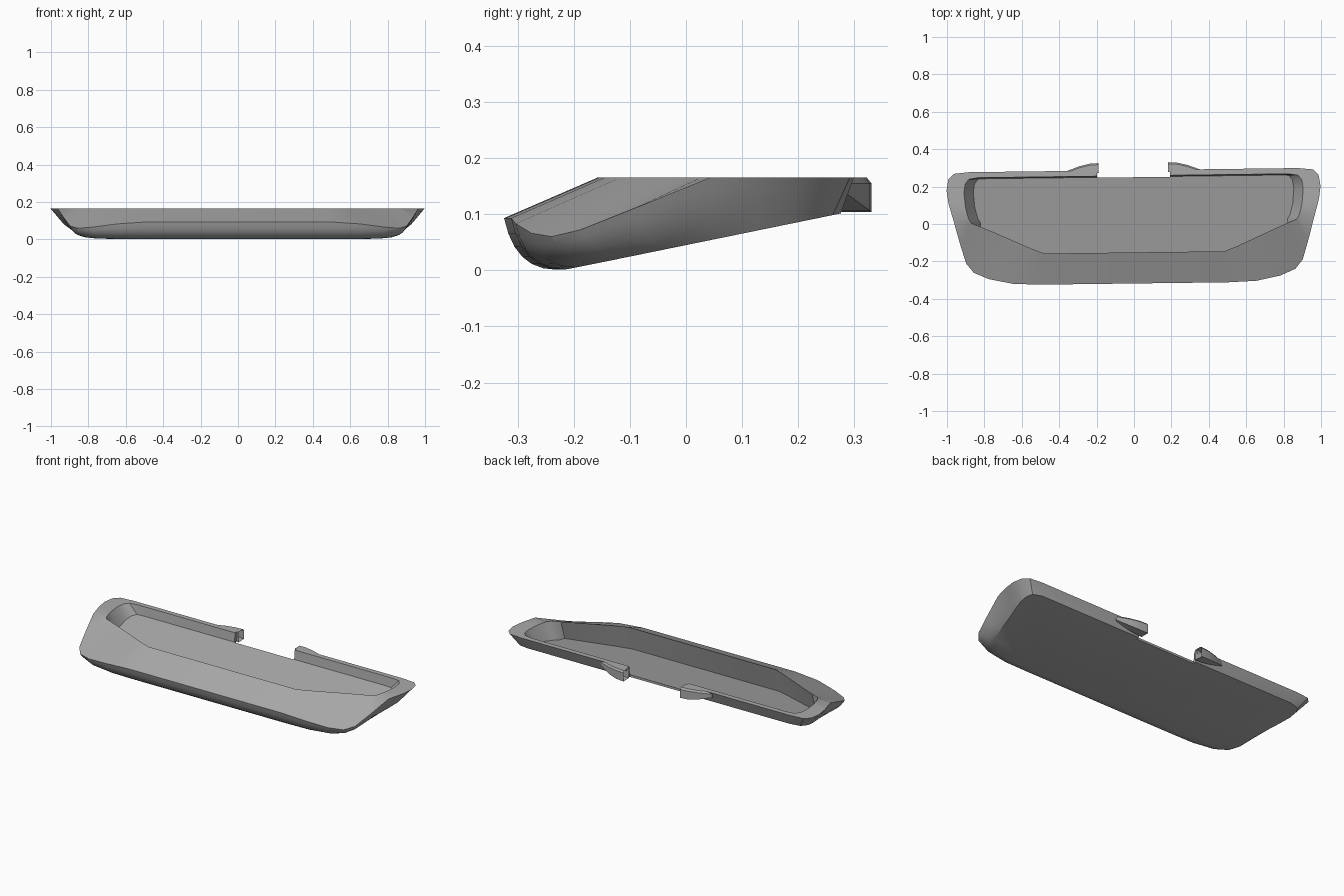
import bpy, bmesh, math
from mathutils import Matrix, Vector

cube = bpy.data.objects.get("Cube")
if cube:
    bpy.data.objects.remove(cube, do_unlink=True)

TOP = 0.165
TWIST = Matrix.Rotation(math.radians(0.72), 4, "Z")

grey = bpy.data.materials.new("grey_plastic")
grey.use_nodes = True
grey.diffuse_color = (0.4, 0.4, 0.4, 1)
grey.node_tree.nodes["Principled BSDF"].inputs["Base Color"].default_value = (0.4, 0.4, 0.4, 1)


def make_object(name, bm):
    bmesh.ops.recalc_face_normals(bm, faces=bm.faces)
    mesh = bpy.data.meshes.new(name)
    bm.to_mesh(mesh)
    bm.free()
    mesh.materials.append(grey)
    obj = bpy.data.objects.new(name, mesh)
    bpy.context.collection.objects.link(obj)
    return obj


def activate(obj):
    bpy.ops.object.select_all(action="DESELECT")
    obj.select_set(True)
    bpy.context.view_layer.objects.active = obj


def bridge(bm, rings):
    """Skin closed rings that share one vertex count."""
    for a, b in zip(rings, rings[1:]):
        for i in range(len(a)):
            j = (i + 1) % len(a)
            bm.faces.new((a[i], a[j], b[j], b[i]))


def full_ring(bm, half):
    """Mirror a half outline across x and add its vertices."""
    mirrored = [Vector((-p.x, p.y, p.z)) for p in reversed(half)]
    return [bm.verts.new(p) for p in half + mirrored]


def bottom_z(y):
    return max(0.0, 0.205 * (y + 0.23))


# Half outlines, from the front middle round to the back notch
base_xy = [(.5, -.225), (.64, -.222), (.76, -.205), (.82, -.175), (.85, -.13), (.87, -.06),
           (.895, .04), (.915, .11), (.93, .17), (.93, .22), (.915, .25), (.86, .265), (.2, .265)]
edge_xyz = [(.5, -.318, .093), (.65, -.312, .083), (.78, -.285, .066), (.86, -.25, .06),
            (.9, -.2, .072), (.93, -.1, .112), (.965, .03, TOP), (.99, .12, TOP), (1, .19, TOP),
            (.99, .25, TOP), (.96, .28, TOP), (.88, .288, TOP), (.2, .288, TOP)]
mouth_xy = [(.48, -.152), (.55, -.125), (.65, -.08), (.75, -.035), (.82, -.005), (.87, .015),
            (.885, .04), (.9, .1), (.907, .18), (.9, .225), (.88, .25), (.83, .258), (.2, .258)]

base = [Vector((x, y, bottom_z(y))) for x, y in base_xy]
edge = [Vector(p) for p in edge_xyz]
mouth = [Vector((x, y, TOP)) for x, y in mouth_xy]

# Tray floor: undercut at the front, sloped in at the sides
floor = []
for p in mouth:
    x = p.x - 0.05 if p.y > 0 and p.x > 0.5 else p.x
    y = p.y - 0.035 if p.y < 0 else min(p.y, 0.252)
    floor.append(Vector((x, y, bottom_z(y) + 0.013)))

# Outer wall: rounded at the front, straighter toward the back
wall = []
STEPS = 6
for s in range(STEPS + 1):
    t = s / STEPS
    ring = []
    for i, (a, c) in enumerate(zip(base, edge)):
        fade = min(1.0, max(0.0, (i - 2) / 5))
        b = a.lerp(c, 0.8 - 0.3 * fade)
        b.z = a.z + (c.z - a.z) * 0.5 * fade
        ring.append(a * (1 - t) ** 2 + b * (2 * t * (1 - t)) + c * t * t)
    wall.append(ring)

bm = bmesh.new()
rings = [full_ring(bm, half) for half in wall + [mouth, floor]]
bridge(bm, rings)
bm.faces.new(rings[0])
bm.faces.new(rings[-1])
tray = make_object("tray_body", bm)

# Notch through the middle of the back rim
bm = bmesh.new()
bmesh.ops.create_cube(bm, size=1, matrix=Matrix.Translation((0, 0.35, 0.1))
                      @ Matrix.Diagonal((0.39, 0.2, 0.6, 1)))
cutter = make_object("notch_cutter", bm)
cutter.hide_render = True
cut = tray.modifiers.new("notch", "BOOLEAN")
cut.operation = "DIFFERENCE"
cut.solver = "EXACT"
cut.object = cutter
activate(tray)
bpy.ops.object.modifier_apply(modifier=cut.name)
bpy.data.objects.remove(cutter, do_unlink=True)


# Crescent clips either side of the notch, hollow at the inner end
def make_clip(name, side):
    bm = bmesh.new()
    rings = []
    for x, y, low in ((.185, .328, .104), (.235, .325, .106), (.29, .312, .115), (.365, .284, .135)):
        section = [(.276, low), (y, low), (y, TOP - .01), (y - .008, TOP), (.276, TOP)]
        rings.append([bm.verts.new((side * x, v, w)) for v, w in section])
    bridge(bm, rings)
    end = bm.faces.new(rings[0])
    bm.faces.new(rings[-1])
    bmesh.ops.recalc_face_normals(bm, faces=bm.faces)
    bmesh.ops.inset_region(bm, faces=[end], thickness=0.012)
    bmesh.ops.translate(bm, verts=end.verts, vec=(side * 0.04, 0, 0))
    return make_object(name, bm)


parts = [tray, make_clip("left_clip", 1), make_clip("right_clip", -1)]
for obj in parts:
    obj.data.transform(TWIST)
    activate(obj)
    bpy.ops.object.shade_smooth_by_angle(angle=math.radians(30))
